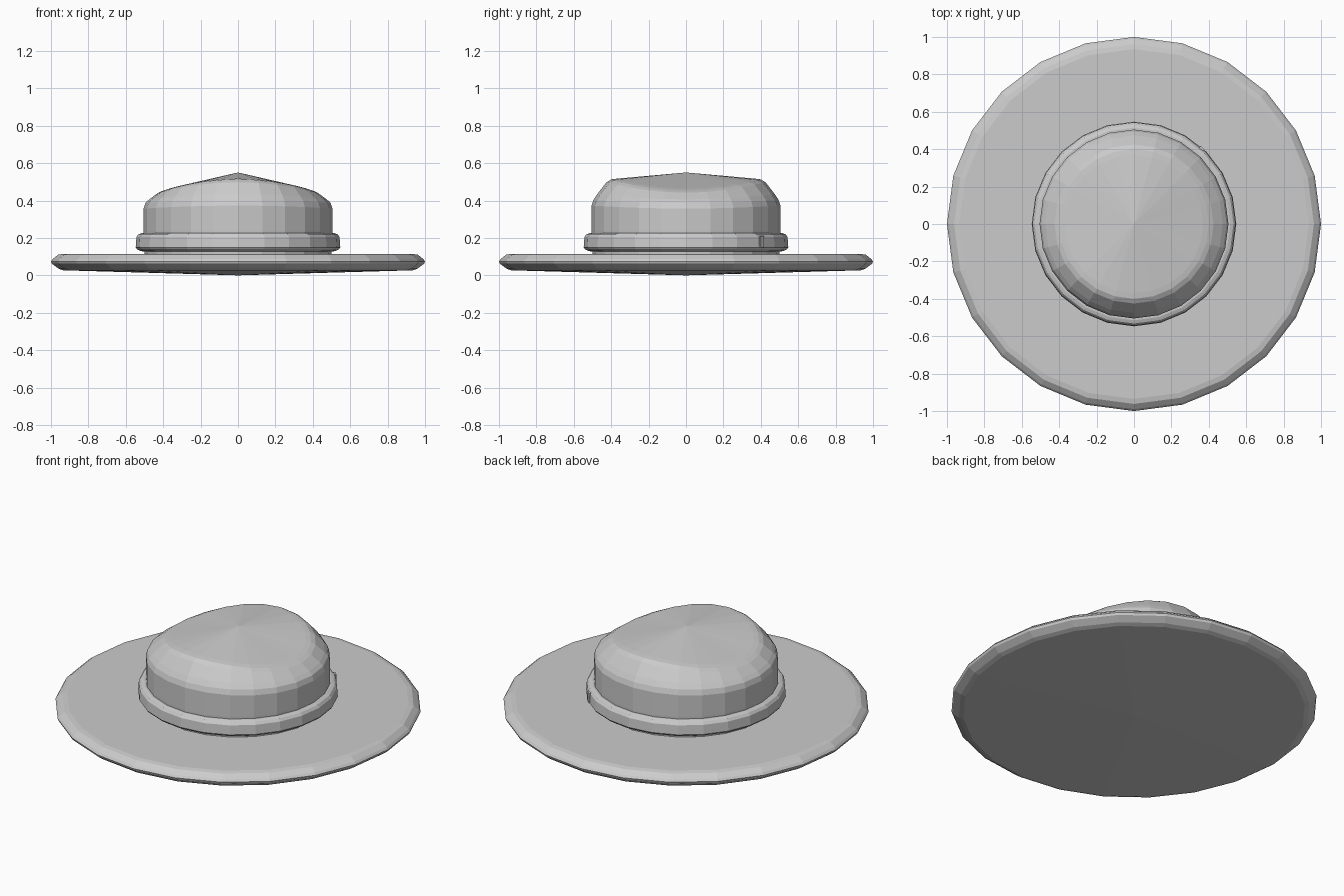
import bpy, bmesh, math

SIDES = 24

cube = bpy.data.objects.get("Cube")
if cube:
    bpy.data.objects.remove(cube, do_unlink=True)

grey = bpy.data.materials.new("hat grey")
grey.use_nodes = True
colour = (0.6, 0.6, 0.6, 1)
grey.diffuse_color = colour
grey.node_tree.nodes["Principled BSDF"].inputs["Base Color"].default_value = colour


def lathe(name, profile, closed=False):
    """Spin (radius, height, saddle) points; saddle raises front and back, lowers the sides."""
    bm = bmesh.new()
    rings = []
    for r, z, saddle in profile:
        if r == 0:
            rings.append([bm.verts.new((0, 0, z))] * SIDES)
            continue
        ring = []
        for i in range(SIDES):
            a = math.tau * i / SIDES
            height = z - saddle * math.cos(2 * a)
            ring.append(bm.verts.new((r * math.cos(a), r * math.sin(a), height)))
        rings.append(ring)
    pairs = list(zip(rings, rings[1:]))
    if closed:
        pairs.append((rings[-1], rings[0]))
    for low, high in pairs:
        for i in range(SIDES):
            j = (i + 1) % SIDES
            corners = dict.fromkeys((low[i], low[j], high[j], high[i]))
            bm.faces.new(list(corners))
    bmesh.ops.recalc_face_normals(bm, faces=bm.faces)
    mesh = bpy.data.meshes.new(name)
    bm.to_mesh(mesh)
    bm.free()
    mesh.materials.append(grey)
    obj = bpy.data.objects.new(name, mesh)
    bpy.context.collection.objects.link(obj)
    return obj


# Wide brim with a shallow conical underside and bevelled rim
lathe("brim", [(0, 0, 0), (0.935, 0.027, 0), (0.96, 0.036, 0), (0.995, 0.062, 0),
               (1, 0.075, 0), (0.99, 0.088, 0), (0.962, 0.11, 0),
               (0.935, 0.115, 0), (0, 0.115, 0)])

# Crown with a saddle-shaped shoulder and a shallow peak
lathe("crown", [(0, 0.1, 0), (0.5, 0.1, 0), (0.505, 0.24, 0), (0.505, 0.365, 0.008),
                (0.495, 0.395, 0.008), (0.475, 0.42, 0.014), (0.425, 0.47, 0.028),
                (0.4, 0.483, 0.03), (0.37, 0.49, 0.027), (0, 0.55, 0)])

# Raised hat band
lathe("hat_band", [(0.49, 0.125, 0), (0.52, 0.13, 0), (0.54, 0.14, 0), (0.547, 0.15, 0),
                   (0.543, 0.205, 0), (0.532, 0.22, 0), (0.515, 0.226, 0),
                   (0.49, 0.226, 0)], closed=True)

# Small overlapping end of the band
angle = math.radians(48)
bpy.ops.mesh.primitive_cube_add(size=1, location=(0.538 * math.cos(angle), 0.538 * math.sin(angle), 0.18),
                                rotation=(0, 0, angle))
tab = bpy.context.object
tab.name = "band_end"
tab.scale = (0.02, 0.03, 0.06)
tab.data.materials.append(grey)
